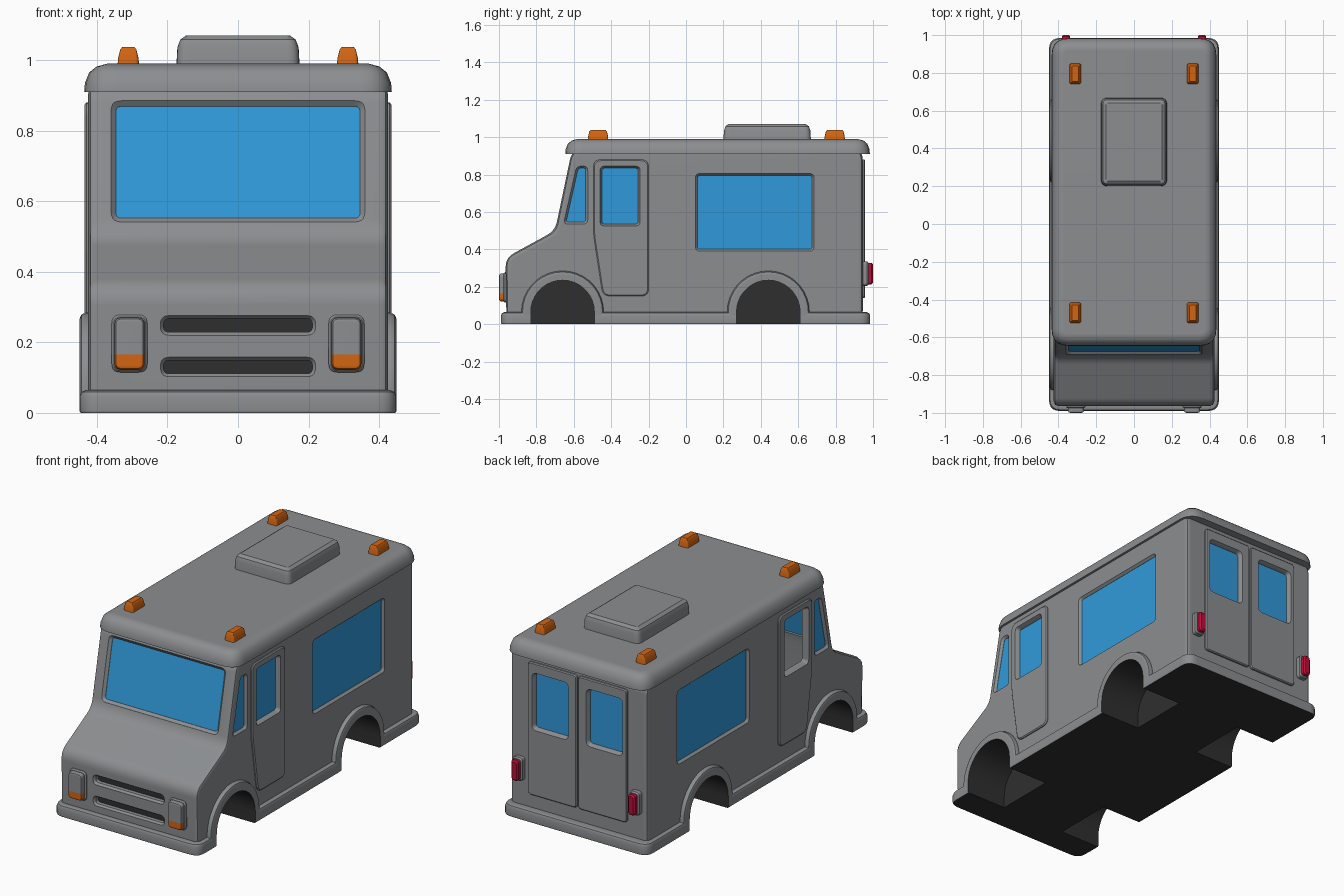
import bpy, bmesh, math
from mathutils import Vector, Matrix

if "Cube" in bpy.data.objects:
    bpy.data.objects.remove(bpy.data.objects["Cube"])


def material(name, rgb):
    m = bpy.data.materials.new(name)
    m.diffuse_color = (*rgb, 1)
    m.use_nodes = True
    m.node_tree.nodes["Principled BSDF"].inputs["Base Color"].default_value = m.diffuse_color
    return m


GREY = material("grey paint", (0.26, 0.27, 0.28))
DARK = material("dark underside", (0.028, 0.028, 0.028))
BLUE = material("blue glass", (0.03, 0.32, 0.70))
ORANGE = material("orange lamp", (0.65, 0.13, 0.006))
RED = material("red lamp", (0.50, 0.004, 0.04))


def inset_corners(pts, d):
    # mitred inset of a counter-clockwise polygon
    out = []
    for i, p in enumerate(pts):
        a, b = (p - pts[i - 1]).normalized(), (pts[(i + 1) % len(pts)] - p).normalized()
        na, nb = Vector((-a.y, a.x)), Vector((-b.y, b.x))
        out.append(p + (na + nb) * d / (1 + na.dot(nb)))
    return out


def rounded(pts, r, n=5):
    if r <= 0:
        return pts
    out = []
    for i, p in enumerate(pts):
        a, b = pts[i - 1] - p, pts[(i + 1) % len(pts)] - p
        a, b = a.normalized() * min(r, a.length * .45), b.normalized() * min(r, b.length * .45)
        for k in range(n + 1):
            t = k / n
            out.append(p + a * (1 - t) ** 2 + b * t ** 2)
    return out


def loft(name, corners, r, levels, axis, mat, matrix=None):
    # outline stacked along an axis; each level is (position, inset)
    pts = [Vector(c) for c in corners]
    area = sum(pts[i - 1].cross(pts[i]) for i in range(len(pts)))
    if area < 0:
        pts.reverse()
    bm = bmesh.new()
    rings = []
    for pos, d in levels:
        ring = rounded(inset_corners(pts, d), max(r - d, .004) if r else 0)
        place = {'x': lambda q: (pos, q.x, q.y), 'y': lambda q: (q.x, pos, q.y),
                 'z': lambda q: (q.x, q.y, pos)}[axis]
        rings.append([bm.verts.new(place(q)) for q in ring])
    n = len(rings[0])
    for lo, hi in zip(rings, rings[1:]):
        for i in range(n):
            bm.faces.new((lo[i], lo[(i + 1) % n], hi[(i + 1) % n], hi[i]))
    bm.faces.new(rings[0])
    bm.faces.new(rings[-1])
    bmesh.ops.recalc_face_normals(bm, faces=bm.faces)
    if matrix:
        bm.transform(matrix)
    me = bpy.data.meshes.new(name)
    bm.to_mesh(me)
    bm.free()
    me.materials.append(mat)
    ob = bpy.data.objects.new(name, me)
    bpy.context.collection.objects.link(ob)
    return ob


def rect(x0, x1, y0, y1):
    return [(x0, y0), (x1, y0), (x1, y1), (x0, y1)]


def half_disc(yc, r, bottom):
    arc = [(yc + r * math.cos(math.pi * k / 18), .065 + r * math.sin(math.pi * k / 18)) for k in range(19)]
    return [(yc + r, bottom)] + arc + [(yc - r, bottom)]


def both(half, bev):
    return [(-half, bev), (-half + bev * .3, bev * .3), (-half + bev, 0),
            (half - bev, 0), (half - bev * .3, bev * .3), (half, bev)]


def cut(ob, cutters):
    bpy.context.view_layer.objects.active = ob
    for c in cutters:
        m = ob.modifiers.new("cut", 'BOOLEAN')
        m.operation, m.solver, m.object = 'DIFFERENCE', 'EXACT', c
        m.material_mode = 'TRANSFER'
        bpy.ops.object.modifier_apply(modifier=m.name)


# main shells
body = loft("body", [(-.96, .02), (-.965, .355), (-.70, .50), (-.61, .93), (.945, .93), (.945, .02)],
            .05, both(.425, .025), 'x', GREY)
skirt = loft("skirt", rect(-.45, .45, -.99, .985), .06,
             [(0, .004), (.006, 0), (.045, 0), (.059, .006), (.065, .02)], 'z', GREY)
fenders = [loft("wheel_arch", half_disc(yc, .22, .01), 0, both(.45, .02), 'x', GREY) for yc in (-.66, .44)]
loft("roof", rect(-.436, .436, -.645, .983), .09,
     [(.91, 0), (.935, .002), (.965, .014), (.982, .035), (.99, .065)], 'z', GREY)

# wheel wells and cabin space
wells = [loft("well_cutter", half_disc(yc, .17, -.05), 0, [(s * .2, 0), (s * .5, 0)], 'x', DARK)
         for yc in (-.66, .44) for s in (-1, 1)]
cabin = loft("cabin_cutter", [(-.68, .29), (-.67, .5), (-.585, .89), (.915, .89), (.915, .29)],
             0, [(-.4, 0), (.4, 0)], 'x', GREY)
cut(body, wells + [cabin])
for ob in [skirt] + fenders:
    cut(ob, wells)
for p in skirt.data.polygons:
    if p.normal.z < -.9 and p.center.z < .01:
        p.material_index = skirt.data.materials.find(DARK.name)

# side doors and side windows
helpers = wells + [cabin]
door_shape = [(-.495, .88), (-.20, .88), (-.20, .15), (-.445, .15), (-.495, .48)]
door_glass = rect(-.46, -.245, .525, .845)
side_glass = [(-.655, .535), (-.525, .535), (-.525, .845), (-.585, .845)]
rear_glass = rect(.05, .685, .39, .805)
for s in (-1, 1):
    door = loft("side_door", door_shape, .04,
                [(s * .405, 0), (s * .43, 0), (s * .435, .006)], 'x', GREY)
    for name, shape, face in (("door_window", door_glass, .435), ("quarter_window", side_glass, .425),
                              ("side_window", rear_glass, .425)):
        c = loft("window_cutter", shape, .025, [(s * .46, 0), (s * face, 0), (s * .412, .011), (s * .38, .011)],
                 'x', GREY)
        cut(body, [c])
        if name == "door_window":
            cut(door, [c])
        helpers.append(c)
        # the left door window is open
        if not (s < 0 and name == "door_window"):
            loft(name, shape, .025, [(s * .406, .006), (s * .411, .006)], 'x', BLUE)

# windshield on the sloping front
tilt = Matrix.Translation((0, -.70, .50)) @ Matrix.Rotation(-math.atan2(.09, .43), 4, 'X')
shield = rect(-.36, .36, .042, .394)
c = loft("windshield_cutter", shield, .03, [(-.04, 0), (0, 0), (.014, .014), (.06, .014)], 'y', GREY, tilt)
cut(body, [c])
helpers.append(c)
loft("windshield", shield, .03, [(.015, .008), (.02, .008)], 'y', BLUE, tilt)

# back doors, their windows and tail lamps
for s in (-1, 1):
    door = loft("back_door", rect(s * .004, s * .305, .14, .88), .02,
                [(.925, 0), (.953, 0), (.958, .005)], 'y', GREY)
    shape = rect(s * .055, s * .28, .505, .825)
    c = loft("back_window_cutter", shape, .03, [(.98, 0), (.958, 0), (.935, .011), (.89, .011)], 'y', GREY)
    cut(body, [c])
    cut(door, [c])
    helpers.append(c)
    loft("back_window", shape, .03, [(.929, .006), (.934, .006)], 'y', BLUE)
    loft("tail_lamp_housing", rect(s * .33, s * .39, .205, .335), .02,
         [(.93, 0), (.968, 0), (.976, .006)], 'y', GREY)
    loft("tail_lamp", rect(s * .338, s * .382, .213, .327), .018,
         [(.97, 0), (.992, 0), (1.0, .008)], 'y', RED)

    # headlamps with an orange lower part
    loft("headlamp_housing", rect(s * .257, s * .358, .115, .278), .025,
         [(-.94, 0), (-.968, 0), (-.975, .006)], 'y', GREY)
    lamp = loft("headlamp", rect(s * .265, s * .35, .122, .27), .02,
                [(-.96, 0), (-.99, 0), (-.997, .004), (-1.0, .012)], 'y', GREY)
    lamp.data.materials.append(ORANGE)
    bm = bmesh.new()
    bm.from_mesh(lamp.data)
    bmesh.ops.bisect_plane(bm, geom=bm.verts[:] + bm.edges[:] + bm.faces[:],
                           plane_co=(0, 0, .165), plane_no=(0, 0, 1))
    for f in bm.faces:
        f.material_index = int(f.calc_center_median().z < .165)
    bm.to_mesh(lamp.data)
    bm.free()

    # roof marker lamps
    for y in (-.47, .795):
        loft("marker_lamp", rect(s * .311 - .031, s * .311 + .031, y - .055, y + .055), .012,
             [(.98, 0), (1.005, .002), (1.03, .008), (1.037, .014)], 'z', ORANGE)

# grille slots
for z in (.248, .13):
    shape = rect(-.22, .22, z - .028, z + .028)
    c = loft("grille_cutter", shape, .025, [(-.99, 0), (-.962, 0), (-.95, .009), (-.92, .009)], 'y', GREY)
    cut(body, [c])
    helpers.append(c)
    loft("grille_slot", shape, .025, [(-.928, .005), (-.92, .005)], 'y', DARK)

# roof vent
loft("roof_vent", rect(-.175, .175, .2, .668), .035,
     [(.98, 0), (1.035, .003), (1.058, .011), (1.07, .028)], 'z', GREY)

# clean up and smooth
for c in helpers:
    bpy.data.objects.remove(c)
for ob in list(bpy.context.scene.objects):
    bpy.ops.object.select_all(action='DESELECT')
    ob.select_set(True)
    bpy.context.view_layer.objects.active = ob
    bpy.ops.object.shade_smooth_by_angle(angle=math.radians(35))
    w = ob.modifiers.new("even shading", 'WEIGHTED_NORMAL')
    w.keep_sharp = True
